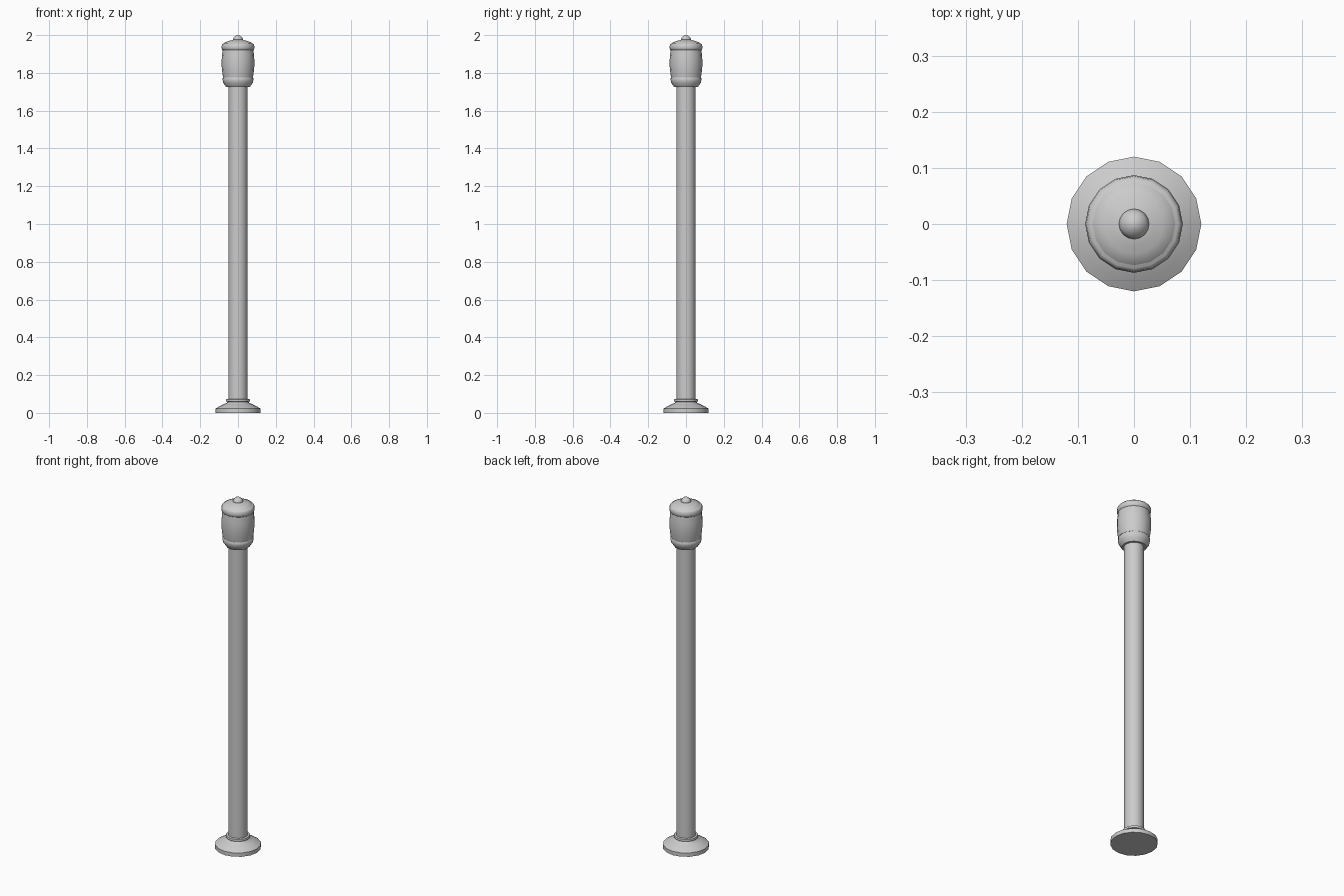
import bpy, bmesh
from math import cos, sin, tau, radians

if "Cube" in bpy.data.objects:
    bpy.data.objects.remove(bpy.data.objects["Cube"])

SIDES = 16


def lathe(name, profile):
    """Revolve (radius, z) points around the z axis, closing both ends."""
    bm = bmesh.new()
    rings = []
    for r, z in profile:
        if r == 0:
            rings.append([bm.verts.new((0, 0, z))] * SIDES)
        else:
            rings.append([bm.verts.new((r * cos(tau * i / SIDES), r * sin(tau * i / SIDES), z))
                          for i in range(SIDES)])
    for a, b in zip(rings, rings[1:]):
        for i in range(SIDES):
            j = (i + 1) % SIDES
            quad = list(dict.fromkeys((a[i], a[j], b[j], b[i])))
            bm.faces.new(quad)
    if profile[0][0]:
        bm.faces.new(rings[0][::-1])
    if profile[-1][0]:
        bm.faces.new(rings[-1])
    bmesh.ops.recalc_face_normals(bm, faces=bm.faces)
    mesh = bpy.data.meshes.new(name)
    bm.to_mesh(mesh)
    bm.free()
    obj = bpy.data.objects.new(name, mesh)
    bpy.context.collection.objects.link(obj)
    bpy.ops.object.select_all(action='DESELECT')
    obj.select_set(True)
    bpy.context.view_layer.objects.active = obj
    bpy.ops.object.shade_smooth_by_angle(angle=radians(50))
    return obj


# Foot plate with sloping shoulder
lathe("base", [(0.12, 0), (0.12, 0.022), (0.10, 0.034), (0.077, 0.046), (0.06, 0.052), (0.055, 0.06)])

# Thin ring around the foot of the shaft
lathe("base_collar", [(0.052, 0.058), (0.062, 0.06), (0.064, 0.066), (0.062, 0.072), (0.052, 0.074)])

# Long round shaft
lathe("shaft", [(0.051, 0.05), (0.051, 0.16), (0.051, 1.74)])

# Flared cup under the lantern
lathe("lantern_cup", [(0.063, 1.725), (0.068, 1.733), (0.078, 1.747), (0.081, 1.76),
                      (0.081, 1.772), (0.075, 1.78)])

# Barrel-shaped lantern body
lathe("lantern", [(0.079, 1.776), (0.083, 1.80), (0.086, 1.83), (0.087, 1.86),
                  (0.085, 1.89), (0.081, 1.925)])

# Rolled rim of the lid
lathe("lid_rim", [(0.077, 1.918), (0.085, 1.923), (0.087, 1.935), (0.085, 1.949), (0.079, 1.956)])

# Lid dome
lathe("lid", [(0.079, 1.95), (0.069, 1.961), (0.053, 1.968), (0.038, 1.972), (0.026, 1.976)])

# Pointed finial
lathe("finial", [(0.024, 1.968), (0.027, 1.978), (0.022, 1.988), (0.012, 1.996), (0, 2.0)])
